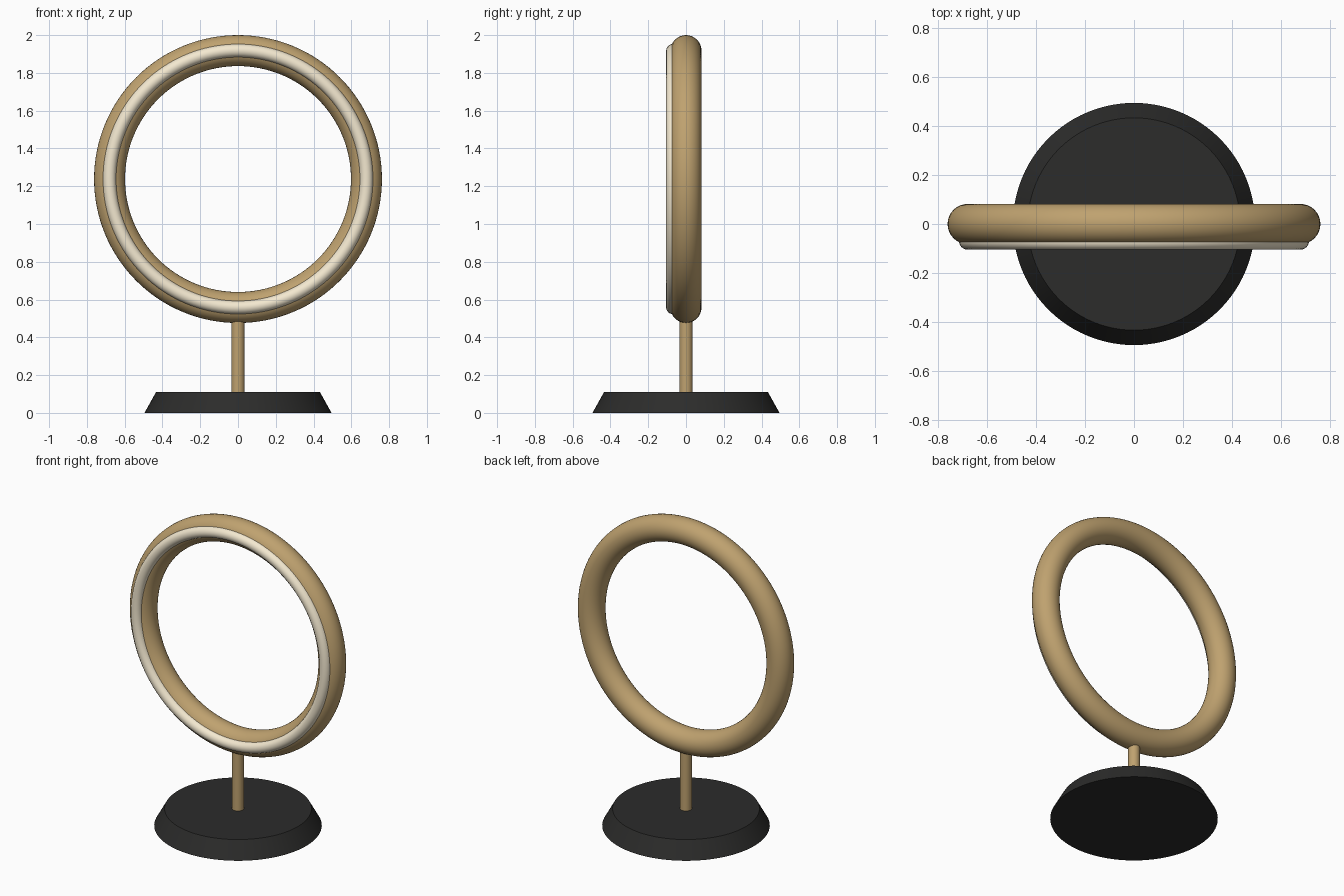
import bpy
from math import radians

if "Cube" in bpy.data.objects:
    bpy.data.objects.remove(bpy.data.objects["Cube"])


def material(name, color):
    m = bpy.data.materials.new(name)
    m.diffuse_color = (*color, 1)
    m.use_nodes = True
    m.node_tree.nodes["Principled BSDF"].inputs["Base Color"].default_value = m.diffuse_color
    return m


gold = material("brushed_gold", (0.52, 0.36, 0.16))
cream = material("warm_diffuser", (0.9, 0.81, 0.63))
black = material("matte_black", (0.025, 0.025, 0.024))

CENTRE_Z = 1.238
RING_R = 0.68


def finish(name, mat):
    ob = bpy.context.object
    ob.name = name
    ob.data.materials.append(mat)
    bpy.ops.object.shade_smooth_by_angle(angle=radians(35))
    return ob


def upright_ring(name, y, minor, mat):
    bpy.ops.mesh.primitive_torus_add(
        location=(0, y, CENTRE_Z), rotation=(radians(90), 0, 0),
        major_radius=RING_R, minor_radius=minor,
        major_segments=128, minor_segments=32)
    return finish(name, mat)


# Ring frame and the light tube set into its front face
upright_ring("ring_frame", 0, 0.082, gold)
upright_ring("light_tube", -0.07, 0.035, cream)

# Tapered base standing on the ground
bpy.ops.mesh.primitive_cone_add(vertices=96, radius1=0.495, radius2=0.434,
                                depth=0.11, location=(0, 0, 0.055))
finish("base", black)

# Post from the base into the underside of the ring
bpy.ops.mesh.primitive_cylinder_add(vertices=32, radius=0.035, depth=0.41,
                                    location=(0, 0, 0.305))
finish("post", gold)
